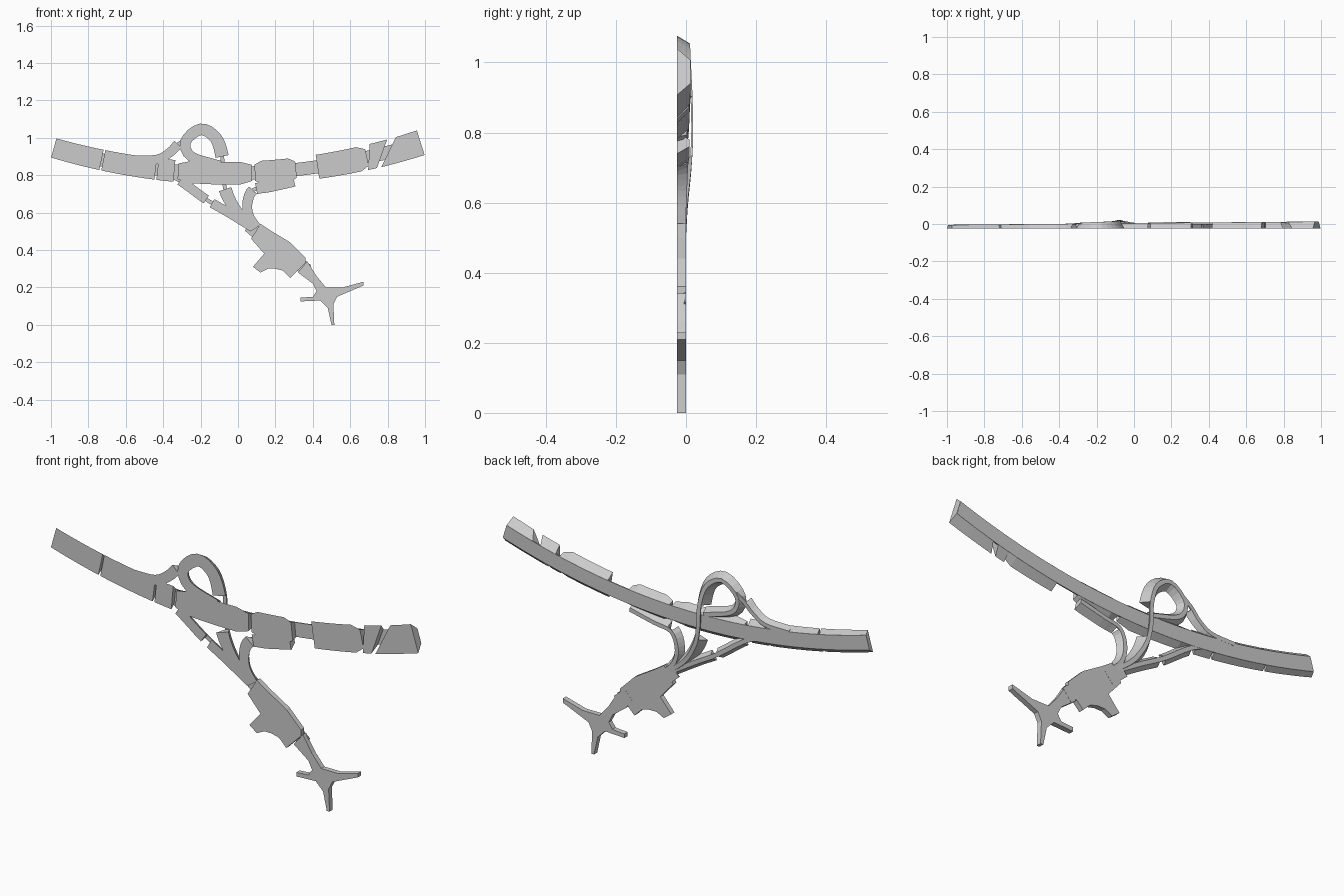
import bpy, bmesh
from mathutils import Vector

cube = bpy.data.objects.get("Cube")
if cube:
    bpy.data.objects.remove(cube)

BASE = -0.025        # ground plane under the banks
STEPS = 4            # curve subdivisions between path points
MAIN_HALF = 0.035    # half widths of the road decks
RAMP_HALF = 0.01
MAIN_SLOPE = 0.9     # sideways run of a bank per unit of height
RAMP_SLOPE = 0.6

grey = bpy.data.materials.new("concrete grey")
grey.use_nodes = True
colour = (0.6, 0.6, 0.6, 1)
grey.diffuse_color = colour
grey.node_tree.nodes["Principled BSDF"].inputs["Base Color"].default_value = colour


def finish(bm, name):
    bmesh.ops.recalc_face_normals(bm, faces=bm.faces)
    mesh = bpy.data.meshes.new(name)
    bm.to_mesh(mesh)
    bm.free()
    mesh.materials.append(grey)
    part = bpy.data.objects.new(name, mesh)
    bpy.context.collection.objects.link(part)


def smooth(points):
    """Catmull-Rom curve through the path points."""
    pts = [Vector(p) for p in points]
    pts = [2 * pts[0] - pts[1]] + pts + [2 * pts[-1] - pts[-2]]
    curve = []
    for before, start, end, after in zip(pts, pts[1:], pts[2:], pts[3:]):
        for i in range(STEPS):
            t = i / STEPS
            pull = 2 * before - 5 * start + 4 * end - after
            swing = 3 * start - before - 3 * end + after
            curve.append(start + ((end - before) * t + pull * t * t + swing * t ** 3) / 2)
    return curve + [pts[-2]]


def directions(pts):
    """Pairs of forward and sideways vectors along a path, flat in the x-z plane."""
    for i in range(len(pts)):
        forward = pts[min(i + 1, len(pts) - 1)] - pts[max(i - 1, 0)]
        forward.y = 0
        forward.normalize()
        yield forward, Vector((-forward.z, 0, forward.x))


def loft(name, rings):
    """Closed solid through four-cornered rings."""
    bm = bmesh.new()
    rows = [[bm.verts.new(corner) for corner in ring] for ring in rings]
    for near, far in zip(rows, rows[1:]):
        for i in range(4):
            j = (i + 1) % 4
            bm.faces.new((near[i], near[j], far[j], far[i]))
    bm.faces.new(rows[0])
    bm.faces.new(rows[-1])
    finish(bm, name)


def bank(name, pts, half, slope, lean_start=0, lean_end=0, clipped=()):
    """Embankment with sloped sides; its ends may lean or have clipped corners."""
    rings = []
    last = len(pts) - 1
    for i, (p, (forward, side)) in enumerate(zip(pts, directions(pts))):
        run = slope * (p.y - BASE)
        if (i == 0 and "start" in clipped) or (i == last and "end" in clipped):
            run *= 0.3
        foot = half + run
        lean = lean_start + (lean_end - lean_start) * i / last
        across = side + forward * lean / foot
        ground = Vector((p.x, BASE, p.z))
        rings.append((ground + across * foot, ground - across * foot,
                      p - across * half, p + across * half))
    loft(name, rings)


def deck(name, pts, half):
    """Thin road surface that also bridges the gaps."""
    top, under = Vector((0, 0.0006, 0)), Vector((0, -0.005, 0))
    loft(name, [(p + side * half + under, p - side * half + under,
                 p - side * half + top, p + side * half + top)
                for p, (forward, side) in zip(pts, directions(pts))])


def ramp(name, path, spans):
    """Slip road with banks over the given spans of path points."""
    pts = smooth(path)
    deck(name + "_deck", pts, RAMP_HALF)
    for part, (start, end) in spans.items():
        section = pts[round(start * STEPS):round(end * STEPS) + 1]
        bank(name + "_" + part, section, RAMP_HALF, RAMP_SLOPE)


def slab(name, outline):
    """Straight-sided road plate with its surface at y = 0."""
    bm = bmesh.new()
    face = bm.faces.new([bm.verts.new((x, BASE, z)) for x, z in outline])
    grown = bmesh.ops.extrude_face_region(bm, geom=[face])["geom"]
    bmesh.ops.translate(bm, vec=(0, -BASE, 0),
                        verts=[v for v in grown if isinstance(v, bmesh.types.BMVert)])
    finish(bm, name)


def main_path(start, end, count):
    """Main road: a shallow sagging arc that rises slowly to the left."""
    pts = []
    for i in range(count):
        x = start + (end - start) * i / (count - 1)
        pts.append(Vector((x, 0.004 + 0.009 * x, 0.81 + 0.155 * (x + 0.05) ** 2)))
    return pts


# Main road: one deck over separate banks
deck("main_deck", main_path(-0.985, 0.975, 40), MAIN_HALF)
for name, start, end, lean_start, lean_end, clipped in (
        ("right_end", -0.985, -0.73, 0, 0, ()),
        ("fork", -0.72, -0.44, 0, 0, ()),
        ("short", -0.43, -0.34, 0, 0, ()),
        ("centre", -0.32, 0.075, 0, 0, ("start", "end")),
        ("junction", 0.09, 0.31, 0, 0, ("start", "end")),
        ("long", 0.425, 0.69, 0, 0, ("end",)),
        ("wedge", 0.7, 0.77, 0.02, 0.045, ()),
        ("left_end", 0.805, 0.977, 0.06, 0, ())):
    bank("main_bank_" + name, main_path(start, end, 7), MAIN_HALF, MAIN_SLOPE,
         lean_start, lean_end, clipped)

# Loop ramp: climbs from the side road, crosses the main road and curls back onto it
ramp("loop", [(0.09, 0, 0.52), (0, 0.005, 0.6), (-0.06, 0.015, 0.7), (-0.08, 0.02, 0.8),
              (-0.085, 0.018, 0.9), (-0.12, 0.013, 1), (-0.2, 0.01, 1.045),
              (-0.28, 0.006, 0.98), (-0.25, 0.004, 0.9), (-0.1, 0.005, 0.85)],
     {"foot_bank": (0, 2.25), "curl_bank": (4, 9)})

# Upper slip road with its narrow link to the loop
ramp("upper_slip", [(-0.56, 0, 0.88), (-0.43, 0, 0.885), (-0.36, 0, 0.925),
                    (-0.32, 0.003, 0.965), (-0.27, 0.006, 1)], {"bank": (0, 3)})

# Lower slip road down to the side road
ramp("lower_slip", [(-0.42, 0, 0.82), (-0.31, 0, 0.77), (-0.17, 0, 0.67),
                    (-0.05, 0, 0.6), (0.08, 0, 0.52)],
     {"upper_bank": (1, 2), "foot_bank": (2.25, 4)})

# Slip road curving off the junction
ramp("junction_slip", [(0.3, 0.01, 0.77), (0.17, 0.009, 0.74), (0.08, 0.006, 0.72),
                       (0.05, 0.003, 0.65), (0.06, 0, 0.58), (0.1, 0, 0.52)],
     {"upper_bank": (0, 1.75), "foot_bank": (2, 5)})

# Side road with two stubs, then the branching far end
slab("side_road", [(0.12, 0.54), (0.18, 0.5), (0.28, 0.44), (0.36, 0.36), (0.36, 0.33),
                   (0.28, 0.25), (0.24, 0.29), (0.2, 0.3), (0.16, 0.3), (0.12, 0.28),
                   (0.08, 0.31), (0.14, 0.38), (0.07, 0.46)])
slab("branching_road", [(0.37, 0.34), (0.42, 0.26), (0.47, 0.2), (0.56, 0.2), (0.67, 0.23),
                        (0.67, 0.21), (0.6, 0.18), (0.53, 0.15), (0.51, 0.11), (0.515, 0),
                        (0.5, 0), (0.48, 0.09), (0.44, 0.13), (0.335, 0.125),
                        (0.335, 0.145), (0.4, 0.15), (0.42, 0.18), (0.4, 0.22),
                        (0.32, 0.28)])
deck("side_road_joint", smooth([(0.06, 0, 0.53), (0.14, 0, 0.46)]), MAIN_HALF)
deck("branch_joint", smooth([(0.31, 0, 0.34), (0.37, 0, 0.29)]), MAIN_HALF)
